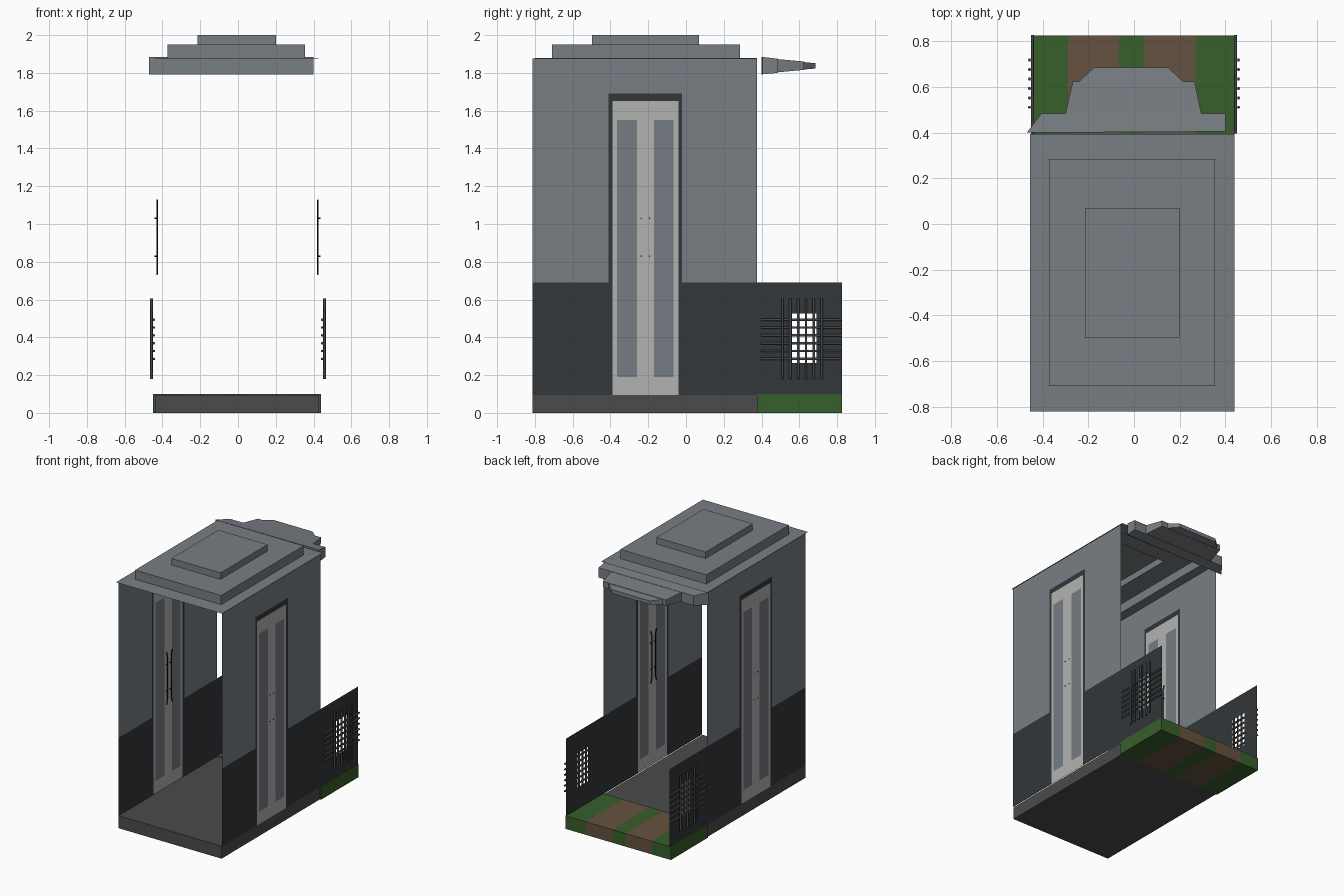
import bpy, bmesh
from mathutils import Vector

if "Cube" in bpy.data.objects:
    bpy.data.objects.remove(bpy.data.objects["Cube"])


def material(name, r, g, b):
    m = bpy.data.materials.new(name)
    m.diffuse_color = (r, g, b, 1)
    m.use_nodes = True
    m.node_tree.nodes["Principled BSDF"].inputs["Base Color"].default_value = m.diffuse_color
    return m


GREY = material("steel_grey", .19, .21, .23)
DARK = material("dark_panel", .033, .038, .041)
PALE = material("door_pale", .45, .45, .44)
GLASS = material("door_glass", .18, .20, .23)
FLOOR = material("floor_grey", .07, .07, .07)
GREEN = material("green", .038, .115, .023)
BROWN = material("brown", .13, .085, .05)
BAR = material("bar_grey", .06, .065, .07)
BLACK = material("black", .012, .012, .012)


def mesh_object(name, verts, faces, mat):
    me = bpy.data.meshes.new(name)
    me.from_pydata(verts, [], faces)
    me.materials.append(mat)
    ob = bpy.data.objects.new(name, me)
    bpy.context.collection.objects.link(ob)
    return ob


def loft(name, rings, mat, caps=(True, True)):
    n = len(rings[0])
    verts = [v for r in rings for v in r]
    faces = [(k * n + i, k * n + (i + 1) % n, (k + 1) * n + (i + 1) % n, (k + 1) * n + i)
             for k in range(len(rings) - 1) for i in range(n)]
    if caps[0]:
        faces.append(tuple(reversed(range(n))))
    if caps[1]:
        faces.append(tuple(range(len(verts) - n, len(verts))))
    return mesh_object(name, verts, faces, mat)


def rect_ring(x0, x1, y0, y1, z):
    return [(x0, y0, z), (x1, y0, z), (x1, y1, z), (x0, y1, z)]


def box(name, x0, x1, y0, y1, z0, z1, mat):
    return loft(name, [rect_ring(x0, x1, y0, y1, z0), rect_ring(x0, x1, y0, y1, z1)], mat)


def panels(name, x, rects, mat):
    """Flat outward-facing side panels, each given as y0, y1, z0, z1."""
    verts, faces = [], []
    for y0, y1, z0, z1 in rects:
        b = len(verts)
        verts += [(x, y0, z0), (x, y1, z0), (x, y1, z1), (x, y0, z1)]
        f = (b, b + 1, b + 2, b + 3)
        faces.append(f if x > 0 else f[::-1])
    return mesh_object(name, verts, faces, mat)


def tube(name, paths, radius, mat):
    cu = bpy.data.curves.new(name, 'CURVE')
    cu.dimensions = '3D'
    cu.bevel_depth = radius
    cu.bevel_resolution = 1
    cu.use_fill_caps = True
    for pts in paths:
        sp = cu.splines.new('POLY')
        sp.points.add(len(pts) - 1)
        for p, c in zip(sp.points, pts):
            p.co = (*c, 1)
    cu.materials.append(mat)
    ob = bpy.data.objects.new(name, cu)
    bpy.context.collection.objects.link(ob)
    return ob


# Floor slab and the striped rear step
box("floor", -.44, .43, -.812, .375, 0, .095, FLOOR)
edges = [-.45, -.29, -.065, .045, .27, .44]
for i in range(5):
    box(f"rear_step_stripe_{i + 1}", edges[i], edges[i + 1], .375, .825, 0, .1,
        BROWN if i % 2 else GREEN)

for side, s, x in (("left", -1, -.44), ("right", 1, .435)):
    # Upper wall around the door, and the dark lower wall with a window hole
    panels(f"{side}_upper_wall", x, [(-.812, -.41, .69, 1.875), (-.02, .375, .69, 1.875),
                                     (-.41, -.02, 1.69, 1.875)], GREY)
    panels(f"{side}_lower_wall", x, [(-.812, -.41, .095, .69), (-.02, .56, .095, .69),
                                     (.69, .825, .095, .69), (.56, .69, .095, .265),
                                     (.56, .69, .525, .69)], DARK)
    # Door frame, leaves and glazing
    panels(f"{side}_door_frame", x, [(-.41, -.39, .095, 1.69), (-.04, -.02, .095, 1.69),
                                     (-.39, -.04, 1.65, 1.69)], DARK)
    panels(f"{side}_door", x, [(-.39, -.04, .095, .19), (-.39, -.04, 1.55, 1.65),
                               (-.39, -.365, .19, 1.55), (-.26, -.17, .19, 1.55),
                               (-.065, -.04, .19, 1.55)], PALE)
    panels(f"{side}_door_glass", x, [(-.365, -.26, .19, 1.55), (-.17, -.065, .19, 1.55)], GLASS)
    # Inner pull handles with posts through the door
    xi = x - s * .012
    paths = []
    for d in (-1, 1):
        y = -.215 + d * .022
        paths.append([(xi, y + d * .012, .732), (xi, y, .77), (xi, y, 1.09),
                      (xi, y + d * .012, 1.128)])
        paths += [[(xi, y, z), (x + s * .003, y, z)] for z in (.83, 1.03)]
    tube(f"{side}_door_handles", paths, .004, BLACK)
    # Window grille
    paths = [[(s * .458, .511 + i * .0415, .18), (s * .458, .511 + i * .0415, .605)]
             for i in range(6)]
    paths += [[(s * .445, .397, .286 + i * .0415), (s * .445, .827, .286 + i * .0415)]
              for i in range(6)]
    tube(f"{side}_window_grille", paths, .007, BAR)

# Stepped roof, hollow underneath
t1, t2 = (-.372, .355, -.71, .285), (-.215, .2, -.497, .07)
loft("stepped_roof", [rect_ring(-.455, .44, -.822, .395, 1.877), rect_ring(*t1, 1.88),
                      rect_ring(*t1, 1.95), rect_ring(*t2, 1.95), rect_ring(*t2, 2.0)],
     GREY, (False, True))

# Rear canopy: a chamfered beam and two tapering tiers


def outline(pts, z_at):
    return [(x, y, z_at(y)) for x, y in pts]


def canopy(name, pts, lo0, lo1, hi0, hi1):
    ys = [p[1] for p in pts]
    a, b = min(ys), max(ys)

    def lerp(p, q):
        return lambda y: p + (q - p) * (y - a) / (b - a)
    return loft(name, [outline(pts, lerp(lo0, lo1)), outline(pts, lerp(hi0, hi1))], GREY)


canopy("canopy_beam", [(-.47, .4), (.4, .405), (.4, .485), (-.405, .485)],
       1.792, 1.8, 1.885, 1.875)
canopy("canopy_middle", [(-.3, .485), (.295, .485), (.265, .625), (-.268, .625)],
       1.803, 1.816, 1.873, 1.86)
canopy("canopy_tip", [(-.24, .625), (.215, .625), (.15, .685), (-.175, .685)],
       1.818, 1.823, 1.857, 1.851)
